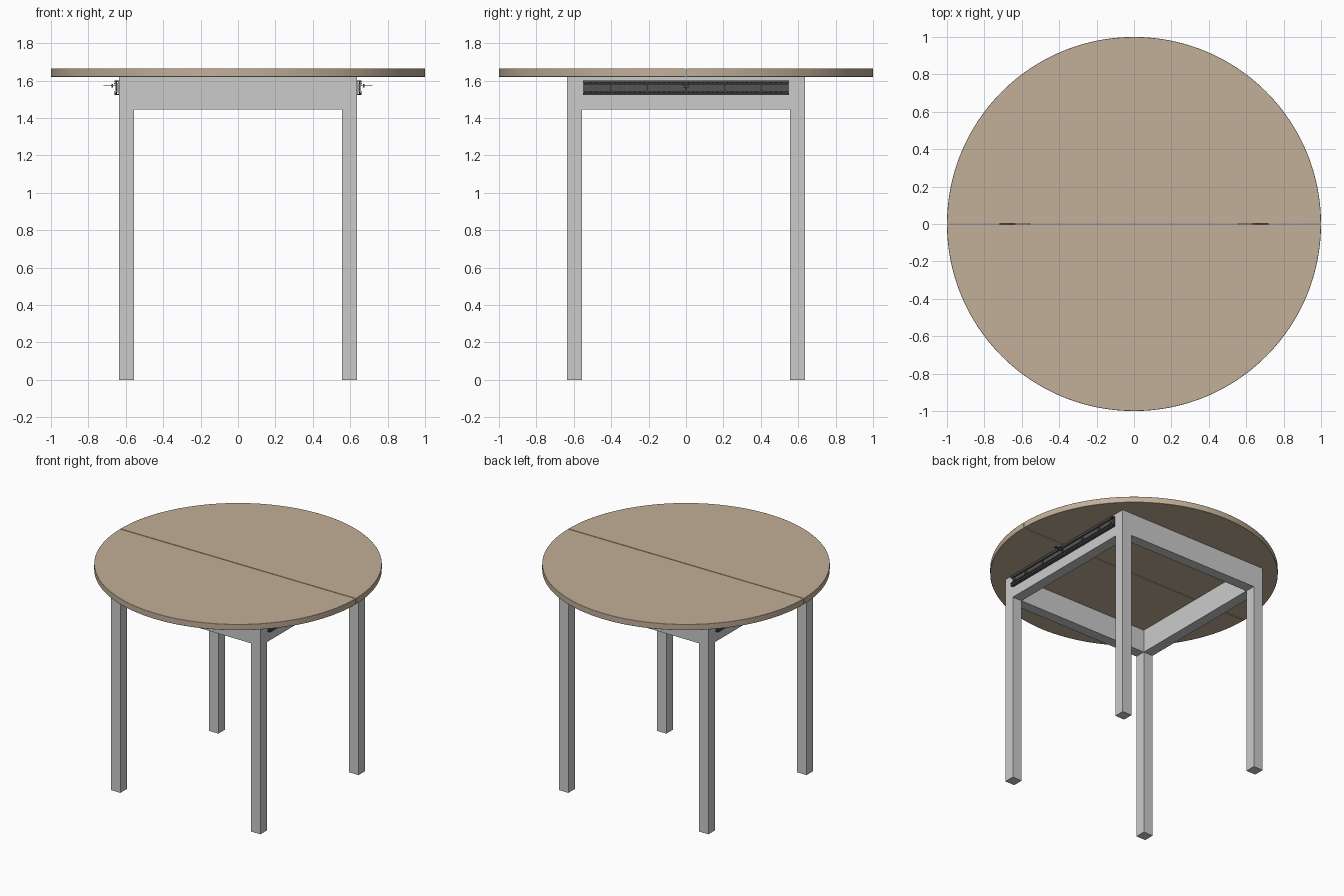
import bpy, bmesh, math
from mathutils import Matrix, Vector

if "Cube" in bpy.data.objects:
    bpy.data.objects.remove(bpy.data.objects["Cube"])


def material(name, rgb):
    m = bpy.data.materials.new(name)
    m.diffuse_color = (*rgb, 1)
    m.use_nodes = True
    m.node_tree.nodes["Principled BSDF"].inputs["Base Color"].default_value = m.diffuse_color
    return m


WOOD = material("tan wood", (0.54, 0.43, 0.315))
GREY = material("light grey paint", (0.60, 0.60, 0.60))
DARK = material("dark steel", (0.09, 0.09, 0.09))


def finish(name, bm, mat):
    bmesh.ops.recalc_face_normals(bm, faces=bm.faces)
    me = bpy.data.meshes.new(name)
    bm.to_mesh(me)
    bm.free()
    me.materials.append(mat)
    ob = bpy.data.objects.new(name, me)
    bpy.context.collection.objects.link(ob)
    return ob


def add_box(bm, lo, hi):
    lo, hi = Vector(lo), Vector(hi)
    bmesh.ops.create_cube(bm, size=1, matrix=Matrix.Translation((lo + hi) / 2)
                          @ Matrix.Diagonal((*(hi - lo), 1)))


def box(name, lo, hi, mat):
    bm = bmesh.new()
    add_box(bm, lo, hi)
    return finish(name, bm, mat)


def extrude(bm, pts, vec):
    f = bm.faces.new([bm.verts.new(p) for p in pts])
    r = bmesh.ops.extrude_face_region(bm, geom=[f])
    bmesh.ops.translate(bm, vec=vec, verts=[v for v in r["geom"] if isinstance(v, bmesh.types.BMVert)])


TOP, UNDER, APRON = 1.665, 1.62, 1.445
IN, OUT = 0.555, 0.635

# Round top in two halves with a narrow seam
gap = 0.0025
for side, name in ((1, "back_top_half"), (-1, "front_top_half")):
    a0 = math.asin(gap)
    n = 96
    pts = []
    for i in range(n + 1):
        a = a0 + (math.pi - 2 * a0) * i / n
        pts.append((math.cos(a), side * math.sin(a), UNDER))
    bm = bmesh.new()
    extrude(bm, pts, (0, 0, TOP - UNDER))
    ob = finish(name, bm, WOOD)
    bev = ob.modifiers.new("soft_edge", "BEVEL")
    bev.width = 0.002
    bev.segments = 2
    bev.limit_method = "ANGLE"
    bpy.context.view_layer.objects.active = ob
    ob.select_set(True)
    bpy.ops.object.shade_smooth_by_angle(angle=math.radians(30))
    ob.select_set(False)

# Square legs
for sx, nx in ((1, "right"), (-1, "left")):
    for sy, ny in ((1, "back"), (-1, "front")):
        xs = sorted((sx * IN, sx * OUT))
        ys = sorted((sy * IN, sy * OUT))
        box(f"{ny}_{nx}_leg", (xs[0], ys[0], 0), (xs[1], ys[1], UNDER), GREY)

# Aprons flush with the legs
for s, nx, ny in ((1, "right", "back"), (-1, "left", "front")):
    a, b = sorted((s * IN, s * OUT))
    box(f"{nx}_apron", (a, -IN, APRON), (b, IN, UNDER), GREY)
    box(f"{ny}_apron", (-IN, a, APRON), (IN, b, UNDER), GREY)

# Extension slides on the left and right aprons
ZC = 1.562


def channel(bm, s, x0, x1, half, wall, y0, y1):
    """C-shaped rail: web at x0, lips reaching to x1."""
    d = wall if x1 > x0 else -wall
    prof = [(x0, -half), (x1, -half), (x1, -half + 2.5 * wall), (x1 - d, -half + 2.5 * wall),
            (x1 - d, -half + wall), (x0 + d, -half + wall), (x0 + d, half - wall),
            (x1 - d, half - wall), (x1 - d, half - 2.5 * wall), (x1, half - 2.5 * wall),
            (x1, half), (x0, half)]
    extrude(bm, [(s * x, y0, ZC + z) for x, z in prof], (0, y1 - y0, 0))


for s, side in ((1, "right"), (-1, "left")):
    # Rails nested inside each other
    bm = bmesh.new()
    channel(bm, s, OUT, 0.660, 0.038, 0.004, -0.552, 0.552)
    finish(f"{side}_slide_outer_rail", bm, DARK)
    bm = bmesh.new()
    channel(bm, s, 0.644, 0.664, 0.026, 0.003, -0.545, 0.545)
    finish(f"{side}_slide_inner_rail", bm, DARK)

    # Ball rows between the rails
    bm = bmesh.new()
    for i in range(40):
        for dz in (-0.030, 0.030):
            bmesh.ops.create_icosphere(bm, subdivisions=1, radius=0.005,
                                       matrix=Matrix.Translation((s * 0.650, -0.507 + i * 0.026, ZC + dz)))
    finish(f"{side}_slide_balls", bm, DARK)

    # Cross stops and screw heads along the web
    bm = bmesh.new()
    for y in (-0.4, -0.21, 0, 0.21, 0.4):
        xs = sorted((s * 0.645, s * 0.656))
        add_box(bm, (xs[0], y - 0.004, ZC - 0.024), (xs[1], y + 0.004, ZC + 0.024))
    for y in (-0.52, -0.39, -0.22, 0.22, 0.39, 0.52):
        bmesh.ops.create_cone(bm, cap_ends=True, segments=16, radius1=0.010, radius2=0.010, depth=0.008,
                              matrix=Matrix.Translation((s * 0.650, y, ZC))
                              @ Matrix.Rotation(math.pi / 2, 4, "Y"))
    finish(f"{side}_slide_stops_and_screws", bm, DARK)

    # Release lever in the middle
    bm = bmesh.new()
    for x0, x1, hy, z0, z1 in ((0.645, 0.718, 0.010, 1.570, 1.574), (0.668, 0.676, 0.014, 1.562, 1.582)):
        xs = sorted((s * x0, s * x1))
        add_box(bm, (xs[0], -hy, z0), (xs[1], hy, z1))
    finish(f"{side}_slide_lever", bm, DARK)
